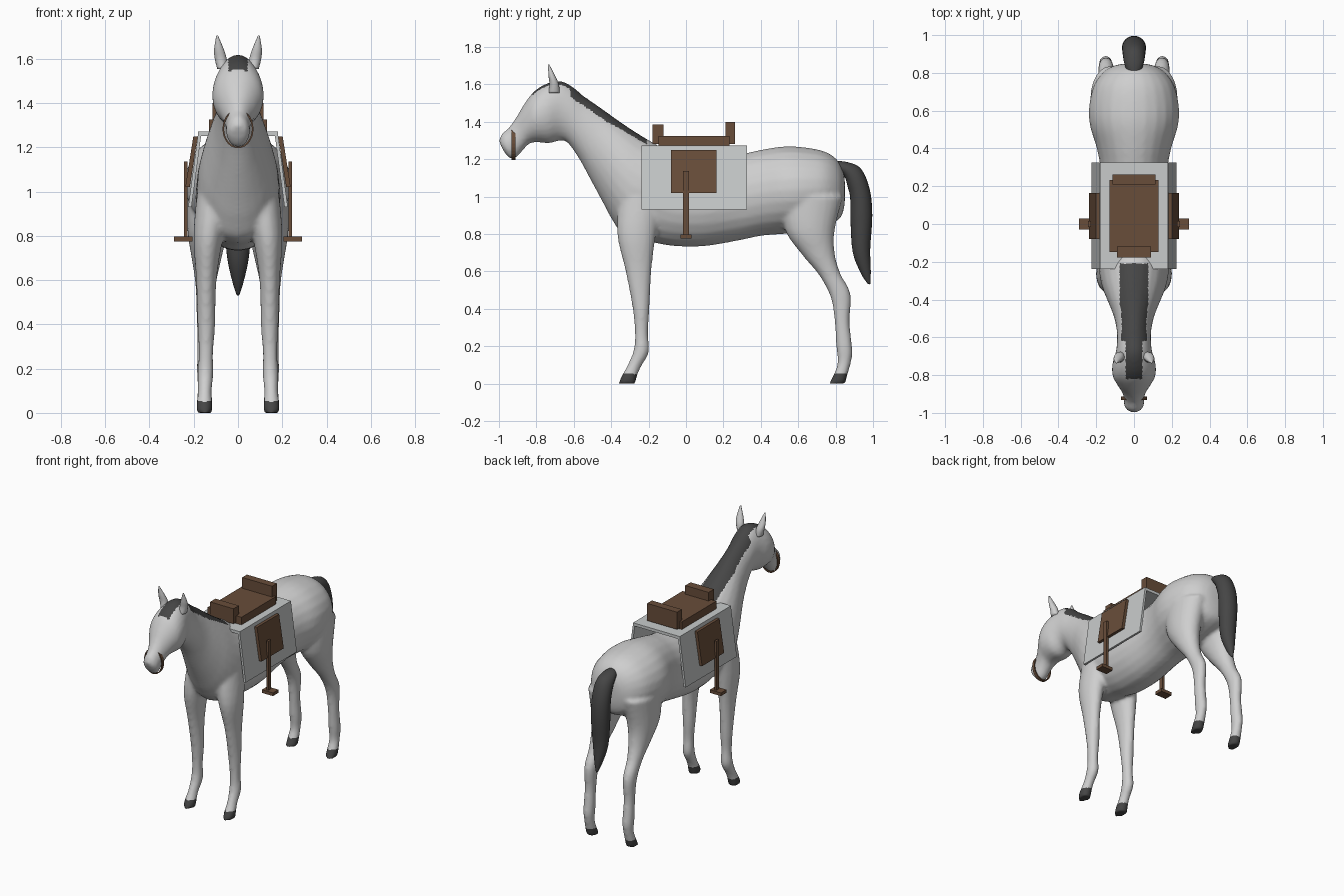
import bpy, bmesh, math
from mathutils import Vector, Matrix

cube = bpy.data.objects.get("Cube")
if cube:
    bpy.data.objects.remove(cube)


def material(name, colour):
    mat = bpy.data.materials.new(name)
    mat.use_nodes = True
    rgba = (*colour, 1)
    mat.diffuse_color = rgba
    mat.node_tree.nodes["Principled BSDF"].inputs["Base Color"].default_value = rgba
    return mat


coat = material("light_grey_coat", (0.62, 0.62, 0.62))
hair = material("charcoal_hair", (0.06, 0.06, 0.06))
cloth = material("pale_grey_cloth", (0.58, 0.6, 0.6))
leather = material("brown_leather", (0.14, 0.075, 0.042))


def add_object(name, bm, *mats):
    bmesh.ops.recalc_face_normals(bm, faces=bm.faces)
    mesh = bpy.data.meshes.new(name)
    bm.to_mesh(mesh)
    bm.free()
    obj = bpy.data.objects.new(name, mesh)
    bpy.context.collection.objects.link(obj)
    for mat in mats:
        mesh.materials.append(mat)
    return obj


def spline(a, b, c, d, t):
    """Catmull-Rom blend of four rings."""
    return [0.5 * (2 * q + (r - p) * t + (2 * p - 5 * q + 4 * r - s) * t * t
                   + (3 * q - p - 3 * r + s) * t ** 3)
            for p, q, r, s in zip(a, b, c, d)]


def loft(bm, rings, side=1, steps=4, n=24):
    """Skin ellipses given as y1, z1, y2, z2, half width, centre x."""
    rings = [tuple(r) + (0,) * (6 - len(r)) for r in rings]
    pad = [rings[0]] + rings + [rings[-1]]
    fine = [spline(*pad[i:i + 4], k / steps)
            for i in range(len(rings) - 1) for k in range(steps)]
    fine.append(rings[-1])
    loops = []
    for y1, z1, y2, z2, hw, xc in fine:
        mid = Vector((side * xc, (y1 + y2) / 2, (z1 + z2) / 2))
        axis = Vector((0, (y1 - y2) / 2, (z1 - z2) / 2))
        across = Vector((hw, 0, 0))
        loops.append([bm.verts.new(mid + axis * math.cos(a) + across * math.sin(a))
                      for a in (math.tau * j / n for j in range(n))])
    for low, high in zip(loops, loops[1:]):
        for j in range(n):
            k = (j + 1) % n
            bm.faces.new((low[j], low[k], high[k], high[j]))
    bm.faces.new(loops[0])
    bm.faces.new(loops[-1])


def smooth(obj):
    for poly in obj.data.polygons:
        poly.use_smooth = True


def box(name, x, y, z, mat, lean=0):
    """Box from ranges; lean shifts the bottom sideways."""
    bm = bmesh.new()
    bmesh.ops.create_cube(bm, size=1)
    for v in bm.verts:
        low = v.co.z < 0
        v.co = Vector([r[0] if c < 0 else r[1] for c, r in zip(v.co, (x, y, z))])
        v.co.x += lean * low
    return add_object(name, bm, mat)


# Horse body: trunk, neck and head in one skin
trunk = [
    (.85, 1.07, .85, 1.0, .03), (.84, 1.14, .845, .94, .09),
    (.80, 1.205, .82, .88, .155), (.73, 1.245, .74, .84, .212),
    (.62, 1.265, .62, .81, .238), (.52, 1.268, .52, .80, .233),
    (.40, 1.25, .40, .79, .197), (.28, 1.225, .28, .765, .178),
    (.1, 1.21, .1, .735, .19), (-.06, 1.225, -.06, .735, .192),
    (-.16, 1.28, -.18, .755, .188)]
neck = [
    (-.22, 1.315, -.32, .78, .182), (-.30, 1.365, -.385, .86, .165),
    (-.38, 1.42, -.44, .96, .138), (-.46, 1.478, -.51, 1.09, .108),
    (-.55, 1.54, -.57, 1.2, .092), (-.61, 1.59, -.63, 1.285, .09)]
head = [
    (-.68, 1.62, -.67, 1.3, .096), (-.76, 1.598, -.73, 1.285, .115),
    (-.82, 1.555, -.79, 1.29, .113), (-.868, 1.49, -.835, 1.285, .088),
    (-.91, 1.42, -.87, 1.25, .063), (-.95, 1.365, -.90, 1.215, .054),
    (-.985, 1.335, -.935, 1.2, .052), (-1, 1.295, -.97, 1.235, .032)]
front_leg = [
    (-.36, 1.0, -.12, 1.0, .085, .1), (-.368, .8, -.16, .8, .068, .133),
    (-.323, .6, -.185, .6, .046, .143), (-.285, .4, -.195, .4, .04, .143),
    (-.274, .27, -.203, .27, .033, .145), (-.28, .18, -.198, .17, .036, .147),
    (-.312, .1, -.24, .09, .031, .15), (-.345, .04, -.262, .04, .036, .152),
    (-.362, 0, -.268, 0, .036, .152)]
hind_leg = [
    (.5, 1.0, .84, 1.0, .105, .125), (.53, .82, .795, .82, .09, .138),
    (.62, .69, .795, .7, .067, .142), (.715, .575, .825, .59, .047, .146),
    (.777, .45, .88, .48, .04, .148), (.797, .3, .875, .33, .034, .15),
    (.803, .2, .89, .18, .036, .15), (.81, .11, .884, .12, .032, .15),
    (.785, .04, .862, .04, .036, .152), (.762, 0, .852, 0, .036, .152)]

bm = bmesh.new()
loft(bm, trunk + neck + head)
for side in (-1, 1):
    loft(bm, front_leg, side)
    loft(bm, hind_leg, side)
body = add_object("horse_body", bm, coat, hair)

# Fuse the overlapping forms into one soft surface
fuse = body.modifiers.new("fuse", 'REMESH')
fuse.mode = 'VOXEL'
fuse.voxel_size = 0.012
soften = body.modifiers.new("soften", 'SMOOTH')
soften.iterations = 5
graph = bpy.context.evaluated_depsgraph_get()
fused = bpy.data.meshes.new_from_object(body.evaluated_get(graph))
body.modifiers.clear()
body.data = fused
fused.materials.clear()
fused.materials.append(coat)
fused.materials.append(hair)


def is_hair(c, normal):
    if c.z < 0.05:                                # hooves
        return True
    crest = 1.588 - 0.667 * (c.y + 0.62)
    if -0.62 < c.y < -0.21:                       # mane
        return c.z > crest - 0.055 and abs(c.x) < 0.075
    return -0.82 < c.y <= -0.62 and abs(c.x) < 0.045 and normal.z > 0.3


for poly in fused.polygons:
    poly.material_index = int(is_hair(poly.center, poly.normal))
smooth(body)

# Tail
bm = bmesh.new()
loft(bm, [
    (.80, 1.19, .80, 1.13, .035), (.86, 1.185, .845, 1.11, .052),
    (.935, 1.15, .865, 1.05, .06), (.982, 1.04, .878, .99, .063),
    (.996, .9, .88, .86, .062), (.985, .72, .892, .7, .05),
    (.988, .6, .935, .59, .026), (.985, .53, .97, .535, .006)])
smooth(add_object("tail", bm, hair))

# Ears
for side, label in ((-1, "right"), (1, "left")):
    bm = bmesh.new()
    loft(bm, [
        (-.735, 1.555, -.675, 1.555, .024, .07), (-.73, 1.6, -.68, 1.6, .027, .078),
        (-.735, 1.645, -.697, 1.64, .022, .086), (-.738, 1.705, -.73, 1.705, .004, .094)],
        side, n=12)
    smooth(add_object(label + "_ear", bm, coat))

# Noseband
bm = bmesh.new()
bmesh.ops.create_cone(bm, cap_ends=False, segments=28, radius1=1, radius2=1, depth=0.02,
                      matrix=Matrix.Rotation(math.pi / 2, 4, 'X'))
for v in bm.verts:
    v.co = Vector((v.co.x * 0.07, v.co.y - 0.922, v.co.z * 0.087 + 1.283))
band = add_object("noseband", bm, leather)
band.modifiers.new("thickness", 'SOLIDIFY').thickness = 0.007

# Saddle blanket and seat
box("blanket_top", (-.18, .18), (-.237, .325), (1.252, 1.272), cloth)
box("saddle_seat", (-.13, .13), (-.148, .232), (1.272, 1.325), leather)
box("saddle_pommel", (-.09, .09), (-.178, -.12), (1.28, 1.385), leather)
box("saddle_cantle", (-.115, .115), (.21, .262), (1.28, 1.4), leather)


# Hanging tack on each flank
def span(side, a, b):
    return sorted((side * a, side * b))


for side, label in ((-1, "right"), (1, "left")):
    box(label + "_blanket_side", span(side, .165, .18), (-.237, .325), (.93, 1.265),
        cloth, side * .045)
    box(label + "_saddle_flap", span(side, .182, .202), (-.08, .163), (1.02, 1.248),
        leather, side * .036)
    box(label + "_stirrup_strap", span(side, .228, .244), (-.015, .015), (.79, 1.137), leather)
    box(label + "_stirrup_tread", span(side, .205, .29), (-.03, .03), (.775, .797), leather)
